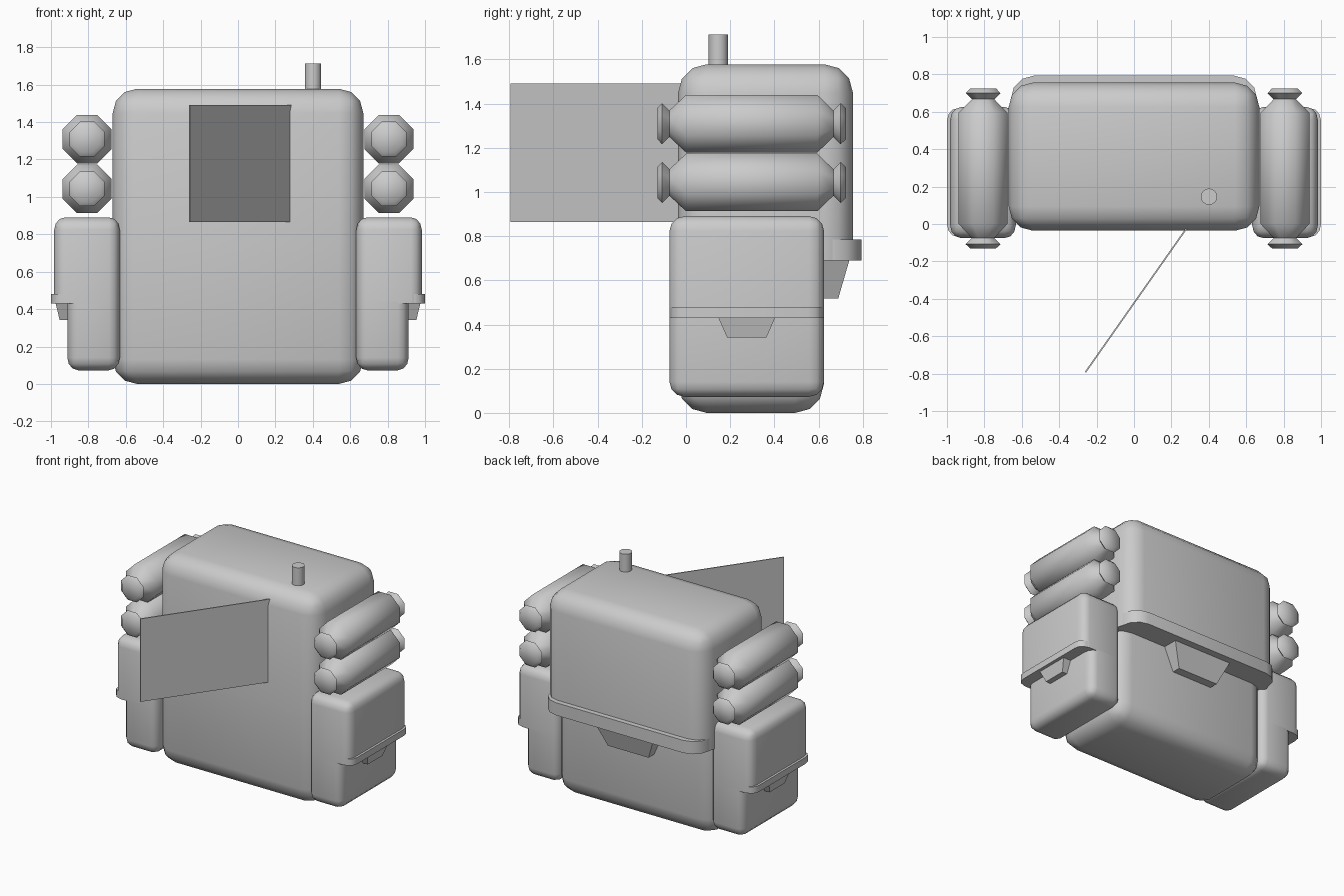
import bpy, bmesh
from math import pi, cos
from mathutils import Matrix, Vector

if "Cube" in bpy.data.objects:
    bpy.data.objects.remove(bpy.data.objects["Cube"])

W, D, H, R = 0.67, 0.792, 1.578, 0.13   # pack half width, depth, height, corner radius
RIM_LOW, RIM_HIGH, RIM_OUT = 0.69, 0.785, 0.038


def finish(name, bm, matrix=Matrix(), angle=50):
    bm.transform(matrix)
    bmesh.ops.recalc_face_normals(bm, faces=bm.faces)
    mesh = bpy.data.meshes.new(name)
    bm.to_mesh(mesh)
    bm.free()
    obj = bpy.data.objects.new(name, mesh)
    bpy.context.collection.objects.link(obj)
    for p in mesh.polygons:
        p.use_smooth = True
    mesh.set_sharp_from_angle(angle=angle * pi / 180)
    return obj


def cut(bm, z, keep_above):
    # slice flat at height z and close the opening
    res = bmesh.ops.bisect_plane(
        bm, geom=bm.verts[:] + bm.edges[:] + bm.faces[:], plane_co=(0, 0, z),
        plane_no=(0, 0, 1), clear_inner=keep_above, clear_outer=not keep_above)
    edges = [e for e in res["geom_cut"] if isinstance(e, bmesh.types.BMEdge)]
    bmesh.ops.contextual_create(bm, geom=edges)


def rounded_box(depth):
    bm = bmesh.new()
    bmesh.ops.create_cube(bm, size=1)
    bm.transform(Matrix.Translation((0, depth / 2, H / 2)) @ Matrix.Diagonal((2 * W, depth, H, 1)))
    bmesh.ops.bevel(bm, geom=bm.edges[:], offset=R, segments=3, profile=0.5, affect='EDGES')
    return bm


def pack(name, matrix, low_depth):
    # lower bag
    bm = rounded_box(low_depth)
    cut(bm, RIM_LOW + 0.02, False)
    finish(name + "_lower_bag", bm, matrix)
    # overhanging lid
    bm = rounded_box(D)
    cut(bm, RIM_LOW, True)
    finish(name + "_lid", bm, matrix)
    # rim band pushed out at the back of the lid
    bm = rounded_box(D)
    cut(bm, RIM_LOW, True)
    cut(bm, RIM_HIGH, False)
    bm.transform(Matrix.Translation((0, RIM_OUT, 0)) @ Matrix.Diagonal((0.985, 1, 1, 1)))
    finish(name + "_rim", bm, matrix)
    # tapered closing tab
    bm = bmesh.new()
    rings = []
    for z, half, y in ((RIM_LOW + 0.01, 0.25, 0.778), (0.517, 0.17, 0.725)):
        rings.append([bm.verts.new(c) for c in
                      ((-half, 0.55, z), (half, 0.55, z), (half, y, z), (-half, y, z))])
    top, low = rings
    bm.faces.new(top)
    bm.faces.new(low)
    for i in range(4):
        j = (i + 1) % 4
        bm.faces.new((top[i], top[j], low[j], low[i]))
    finish(name + "_tab", bm, matrix, 30)


def bedroll(name, x, z):
    # eight-sided roll with pinched, flared ends
    profile = [(-0.13, 0.07), (-0.108, 0.093), (-0.075, 0.06), (0.0, 0.13),
               (0.595, 0.13), (0.667, 0.06), (0.70, 0.093), (0.724, 0.07)]
    bm = bmesh.new()
    rings = []
    for y, r in profile:
        rot = [Matrix.Rotation(pi / 8 + i * pi / 4, 3, 'Y') for i in range(8)]
        rings.append([bm.verts.new(m @ Vector((r / cos(pi / 8), y, 0))) for m in rot])
    for a, b in zip(rings, rings[1:]):
        for i in range(8):
            j = (i + 1) % 8
            bm.faces.new((a[i], a[j], b[j], b[i]))
    bm.faces.new(rings[0])
    bm.faces.new(rings[-1])
    finish(name, bm, Matrix.Translation((x, 0, z)))


# main bag
pack("main", Matrix.Translation((0, -0.036, 0)), 0.66)

# side pouches and bedrolls
for side, s in (("right", 1), ("left", -1)):
    m = (Matrix.Translation((s * 0.632, 0.275, 0.073)) @ Matrix.Rotation(-s * pi / 2, 4, 'Z')
         @ Matrix.Diagonal((0.522, 0.443, 0.518, 1)))
    pack(side + "_pouch", m, 0.633)
    bedroll(side + "_upper_roll", s * 0.807, 1.309)
    bedroll(side + "_lower_roll", s * 0.807, 1.043)

# flag pole
bm = bmesh.new()
bmesh.ops.create_cone(bm, cap_ends=True, segments=16, radius1=0.044, radius2=0.044, depth=0.91)
finish("flag_pole", bm, Matrix.Translation((0.401, 0.146, 1.713 - 0.455)))

# flag, running from the pole out through the front
a, b = Vector((0.40, 0.146, 1.178)), Vector((-0.26, -0.793, 1.178))
d = b - a
bm = bmesh.new()
bmesh.ops.create_cube(bm, size=1)
bm.transform(Matrix.Diagonal((d.length, 0.008, 0.626, 1)))
finish("flag", bm, Matrix.Translation((a + b) / 2)
       @ d.to_track_quat('X', 'Z').to_matrix().to_4x4(), 30)
